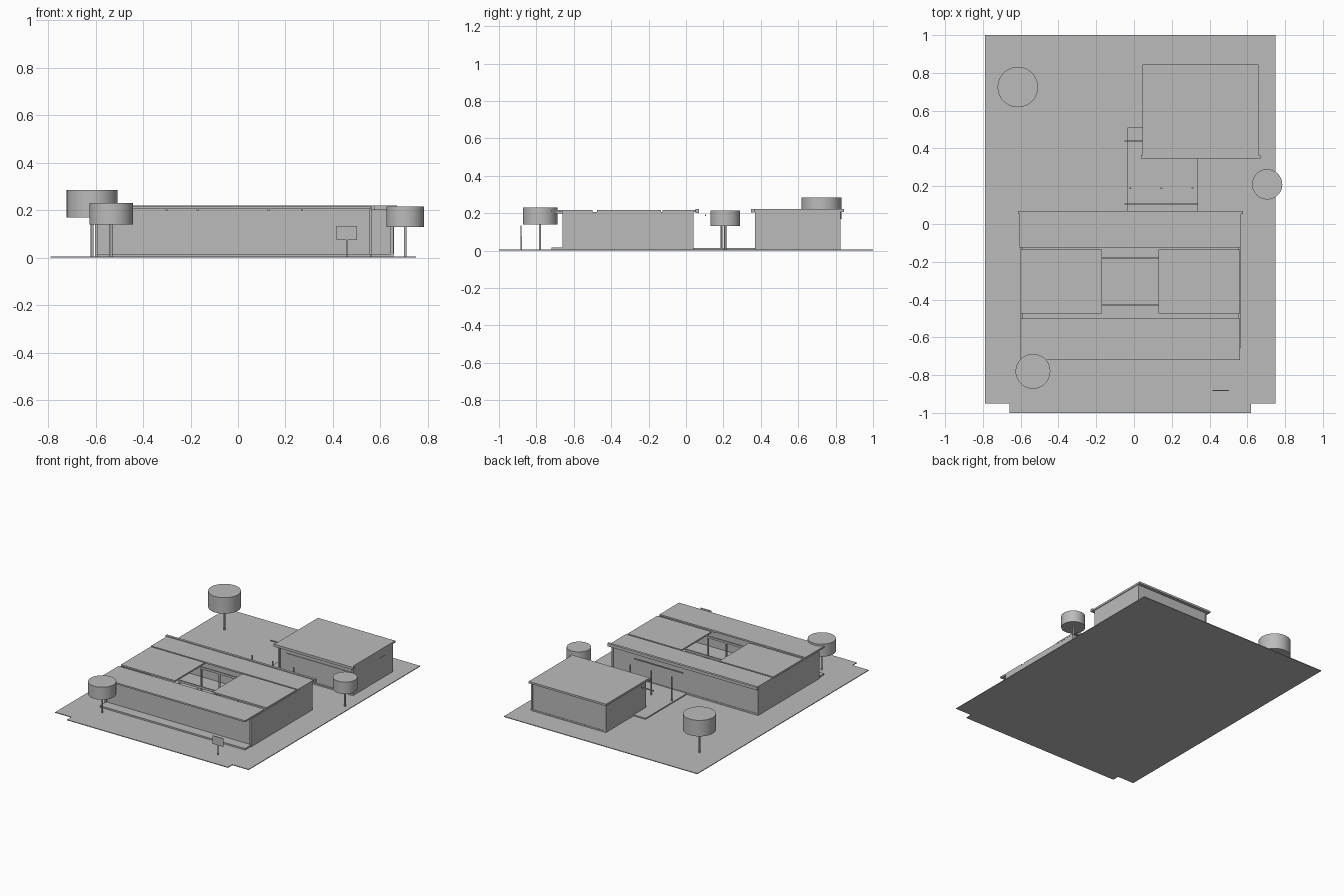
import bpy
import bmesh

cube = bpy.data.objects.get("Cube")
if cube:
    bpy.data.objects.remove(cube, do_unlink=True)

grey = bpy.data.materials.new("plain_grey")
grey.use_nodes = True
COLOUR = (0.5, 0.5, 0.5, 1)
grey.diffuse_color = COLOUR
grey.node_tree.nodes["Principled BSDF"].inputs["Base Color"].default_value = COLOUR


def finish(name, bm):
    mesh = bpy.data.meshes.new(name)
    bm.to_mesh(mesh)
    bm.free()
    mesh.materials.append(grey)
    obj = bpy.data.objects.new(name, mesh)
    bpy.context.collection.objects.link(obj)
    return obj


def box(name, x, y, z):
    """Box from (min, max) ranges on each axis."""
    bm = bmesh.new()
    bmesh.ops.create_cube(bm, size=1)
    for v in bm.verts:
        v.co = [r[0] if c < 0 else r[1] for c, r in zip(v.co, (x, y, z))]
    return finish(name, bm)


def cylinder(name, x, y, radius, z, sides=48):
    bm = bmesh.new()
    bmesh.ops.create_cone(bm, cap_ends=True, segments=sides, radius1=radius,
                          radius2=radius, depth=z[1] - z[0])
    bmesh.ops.translate(bm, verts=bm.verts, vec=(x, y, sum(z) / 2))
    for f in bm.faces:
        f.smooth = len(f.verts) == 4
    for e in bm.edges:
        e.smooth = all(f.smooth for f in e.link_faces)
    return finish(name, bm)


def walls(name, x, y, z, t=0.012, inset=0.012):
    """Side walls run past the recessed front wall."""
    box(name + "_right_wall", (x[0], x[0] + t), y, z)
    box(name + "_left_wall", (x[1] - t, x[1]), y, z)
    inner = (x[0] + t, x[1] - t)
    box(name + "_front_wall", inner, (y[0] + inset, y[0] + inset + t), z)
    box(name + "_back_wall", inner, (y[1] - t - 0.003, y[1] - 0.003), z)


# Ground with a front apron
box("ground", (-0.79, 0.75), (-0.95, 1), (0, 0.005))
box("front_apron", (-0.66, 0.62), (-1, -0.95), (0, 0.005))

# Main house
box("house_floor", (-0.595, 0.56), (-0.72, 0.04), (0.005, 0.016))
walls("house", (-0.602, 0.564), (-0.66, 0.04), (0.005, 0.205))

ROOF = (0.205, 0.216)
box("front_roof", (-0.6, 0.56), (-0.72, -0.5), ROOF)
box("middle_roof_right", (-0.6, -0.17), (-0.475, -0.135), ROOF)
box("middle_roof_left", (0.13, 0.56), (-0.475, -0.135), ROOF)
box("back_roof", (-0.605, 0.565), (-0.125, 0.06), ROOF)
box("back_roof_gutter", (-0.615, 0.577), (0.052, 0.07), (0.2, 0.221))
for x in (-0.3, -0.17, 0.13, 0.27):
    box("rafter", (x - 0.005, x + 0.005), (-0.7, -0.5), (0.198, 0.206))

# Courtyard with framed openings
box("courtyard_paving", (-0.15, 0.12), (-0.405, -0.205), (0.015, 0.02))
for y in (-0.43, -0.18):
    box("courtyard_beam", (-0.17, 0.13), (y - 0.005, y + 0.005), (0.19, 0.205))
    for x in (-0.165, -0.02, 0.125):
        box("courtyard_post", (x - 0.005, x + 0.005), (y - 0.005, y + 0.005), (0.015, 0.19))

# Rear outbuilding
box("outbuilding_floor", (0.06, 0.655), (0.37, 0.825), (0.005, 0.015))
walls("outbuilding", (0.06, 0.655), (0.37, 0.825), (0.005, 0.208))
box("outbuilding_roof", (0.045, 0.66), (0.355, 0.845), (0.207, 0.221))
box("outbuilding_gutter", (0.037, 0.67), (0.348, 0.365), (0.203, 0.221))
box("outbuilding_door", (0.654, 0.658), (0.665, 0.73), (0.015, 0.16))
box("garage_door", (0.12, 0.63), (0.377, 0.383), (0.015, 0.165))

# Terrace between the buildings, with posts and slim beams
box("terrace", (-0.035, 0.335), (0.04, 0.37), (0.005, 0.013))
box("terrace_side", (-0.035, 0.06), (0.37, 0.51), (0.005, 0.013))
for x in (-0.02, 0.145, 0.31):
    cylinder("terrace_post", x, 0.19, 0.005, (0.013, 0.185), 12)
box("terrace_beam", (-0.05, 0.34), (0.102, 0.108), (0.184, 0.192))
box("side_beam", (-0.05, 0.045), (0.437, 0.443), (0.184, 0.192))

# Trees: x, y, crown radius, crown bottom, crown top
for x, y, r, low, high in ((-0.615, 0.725, 0.107, 0.17, 0.285),
                           (-0.535, -0.78, 0.092, 0.14, 0.23),
                           (0.705, 0.21, 0.08, 0.13, 0.215)):
    cylinder("tree_trunk", x, y, 0.006, (0.005, low), 16)
    cylinder("tree_crown", x, y, r, (low, high))

# Sign board
box("sign_board", (0.415, 0.502), (-0.884, -0.879), (0.075, 0.134))
box("sign_post", (0.455, 0.461), (-0.884, -0.878), (0.005, 0.075))
